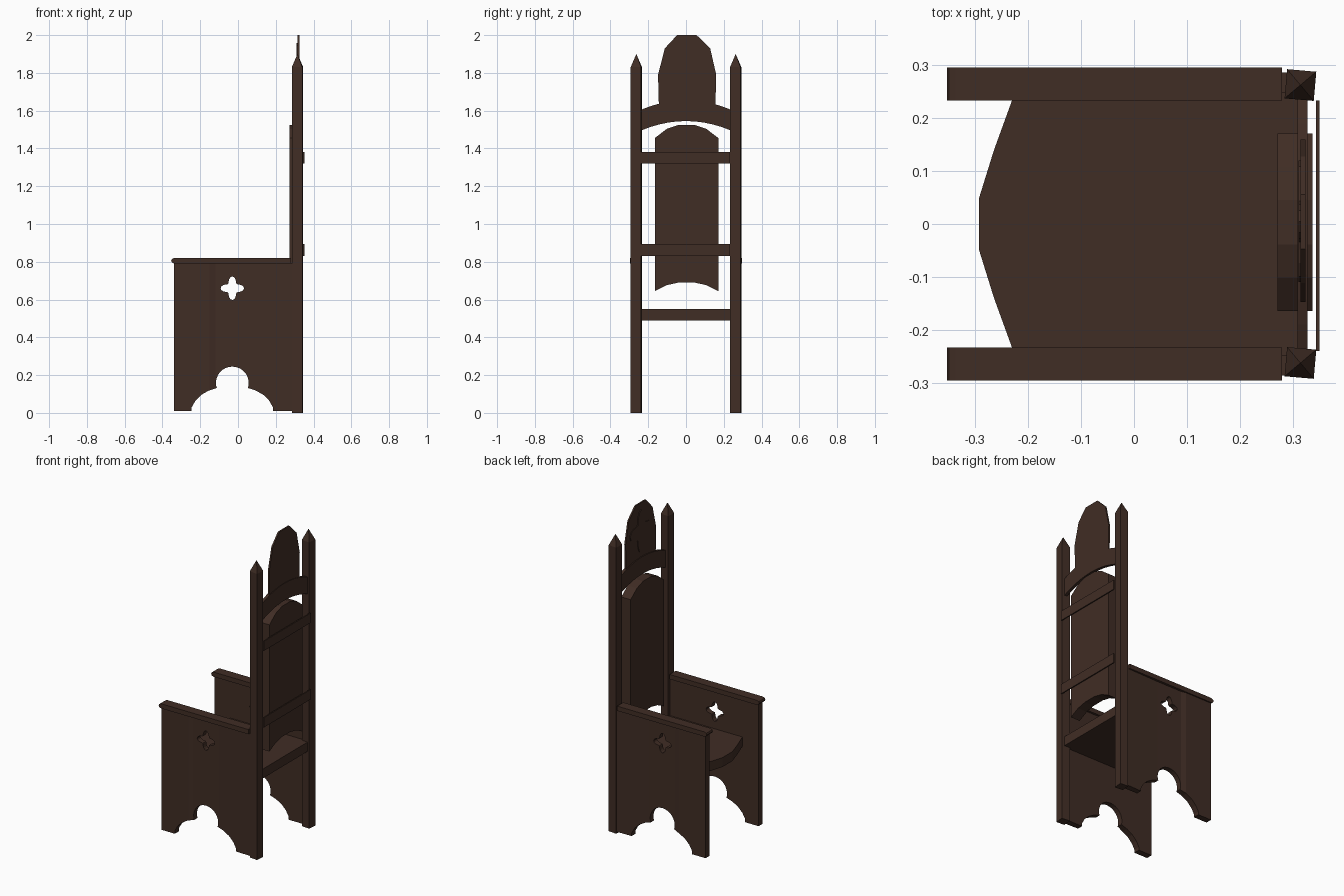
import bpy, bmesh, math
from mathutils import Matrix

if "Cube" in bpy.data.objects:
    bpy.data.objects.remove(bpy.data.objects["Cube"])

wood = bpy.data.materials.new("dark brown wood")
wood.diffuse_color = (0.051, 0.026, 0.018, 1)
wood.use_nodes = True
wood.node_tree.nodes["Principled BSDF"].inputs["Base Color"].default_value = wood.diffuse_color


def finish(name, bm):
    bmesh.ops.recalc_face_normals(bm, faces=bm.faces)
    me = bpy.data.meshes.new(name)
    bm.to_mesh(me)
    bm.free()
    me.materials.append(wood)
    ob = bpy.data.objects.new(name, me)
    bpy.context.scene.collection.objects.link(ob)
    return ob


def prism(name, pts, axis, lo, hi):
    """Extrude a 2D outline along an axis: x -> (y,z), y -> (x,z), z -> (x,y)."""
    place = {'x': lambda a, b, c: (c, a, b),
             'y': lambda a, b, c: (a, c, b),
             'z': lambda a, b, c: (a, b, c)}[axis]
    bm = bmesh.new()
    low = [bm.verts.new(place(a, b, lo)) for a, b in pts]
    top = [bm.verts.new(place(a, b, hi)) for a, b in pts]
    bm.faces.new(low)
    bm.faces.new(top)
    n = len(pts)
    for i in range(n):
        j = (i + 1) % n
        bm.faces.new((low[i], low[j], top[j], top[i]))
    return finish(name, bm)


def rect(a0, a1, b0, b1):
    return [(a0, b0), (a1, b0), (a1, b1), (a0, b1)]


def cut(ob, cutter):
    mod = ob.modifiers.new("cut", 'BOOLEAN')
    mod.operation = 'DIFFERENCE'
    mod.solver = 'EXACT'
    mod.object = cutter
    bpy.context.view_layer.objects.active = ob
    bpy.ops.object.modifier_apply(modifier=mod.name)


# cutters: keyhole foot arch and quatrefoil window
CX = -0.03
half = [(0.215, -0.05), (0.215, 0.03), (0.195, 0.065), (0.165, 0.095),
        (0.125, 0.118), (0.082, 0.132)]
arc = [(0.087 * math.cos(t), 0.158 + 0.087 * math.sin(t))
       for t in (math.radians(-8 + 196 * i / 16) for i in range(17))]
outline = half + arc + [(-a, b) for a, b in reversed(half)]
arch_cut = prism("arch_cutter", [(CX + a, b) for a, b in outline], 'y', -0.5, 0.5)
foil = []
for i in range(40):
    t = 2 * math.pi * i / 40
    r = 0.047 + 0.015 * math.cos(4 * t)
    foil.append((CX + r * math.cos(t), 0.66 + r * math.sin(t)))
foil_cut = prism("quatrefoil_cutter", foil, 'y', -0.5, 0.5)

# side panels, arm rails and back posts
for side, s in (("right", -1), ("left", 1)):
    sec = [(-0.34, 0.248), (0.29, 0.248), (0.29, 0.287), (0.06, 0.281),
           (-0.12, 0.281), (-0.15, 0.288), (-0.34, 0.288)]
    panel = prism(side + "_side_panel", [(x, s * y) for x, y in sec], 'z', 0.01, 0.79)
    cut(panel, arch_cut)
    cut(panel, foil_cut)

    y0, y1 = sorted((s * 0.234, s * 0.296))
    prism(side + "_arm_rail",
          [(0.28, 0.79), (0.28, 0.82), (-0.338, 0.82), (-0.35, 0.814),
           (-0.354, 0.805), (-0.35, 0.796), (-0.338, 0.79)], 'y', y0, y1)

    h = 0.0277
    bm = bmesh.new()
    rings = [[bm.verts.new((x, y, z)) for x, y in rect(-h, h, -h, h)] for z in (0, 1.83)]
    tip = bm.verts.new((0, 0, 1.9))
    bm.faces.new(rings[0])
    for i in range(4):
        j = (i + 1) % 4
        bm.faces.new((rings[0][i], rings[0][j], rings[1][j], rings[1][i]))
        bm.faces.new((rings[1][i], rings[1][j], tip))
    bm.transform(Matrix.Translation((0.315, s * 0.263, 0))
                 @ Matrix.Rotation(math.radians(-5), 4, 'Z'))
    finish(side + "_back_post", bm)

for c in (arch_cut, foil_cut):
    bpy.data.objects.remove(c)

# seat with faceted bowed front
prism("seat", [(0.328, -0.25), (0.328, 0.25), (-0.225, 0.25), (-0.265, 0.14),
               (-0.293, 0.05), (-0.293, -0.05), (-0.265, -0.14), (-0.225, -0.25)],
      'z', 0.49, 0.55)

# arched back panel
ys = [(-1, 0), (-0.62, 0.7), (-0.25, 1), (0.25, 1), (0.62, 0.7), (1, 0)]
prism("back_panel",
      [(0.003 + 0.168 * a, 0.645 + 0.045 * b) for a, b in ys]
      + [(0.003 + 0.168 * a, 1.455 + 0.07 * b) for a, b in reversed(ys)],
      'x', 0.272, 0.338)

# thin rear slats
for name, z0, z1 in (("lower_slat", 0.83, 0.893), ("upper_slat", 1.32, 1.382)):
    prism(name, rect(-0.24, 0.234, z0, z1), 'x', 0.344, 0.351)

# curved crest rail
us = [-1 + i / 5 for i in range(11)]
prism("crest_rail",
      [(0.238 * u, 1.545 - 0.05 * u * u) for u in us]
      + [(0.238 * u, 1.655 - 0.05 * u * u) for u in reversed(us)],
      'x', 0.309, 0.328)

# headboard with a raised four-point ornament on its front
prism("headboard", [(-0.143, 1.6), (-0.148, 1.79), (-0.112, 1.93), (-0.047, 2.0),
                    (0.056, 2.0), (0.128, 1.93), (0.16, 1.79), (0.155, 1.6)],
      'x', 0.315, 0.325)
star = []
for i in range(32):
    t = 2 * math.pi * i / 32
    r = 0.085 + 0.03 * math.cos(4 * t)
    star.append((0.005 + r * math.cos(t), 1.82 + 1.2 * r * math.sin(t)))
prism("headboard_ornament", star, 'x', 0.311, 0.316)
